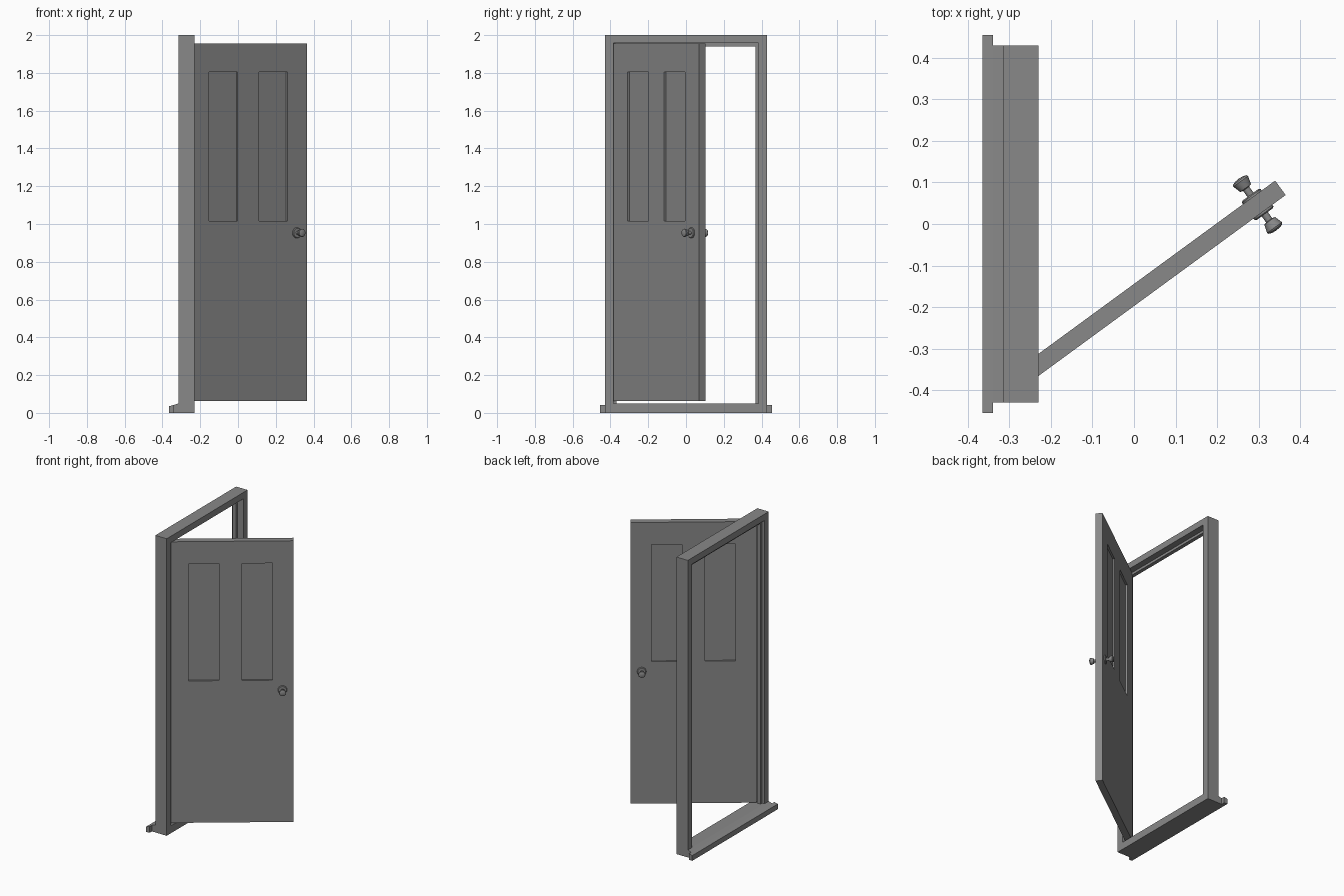
import bpy, bmesh, math
from mathutils import Matrix, Vector

cube = bpy.data.objects.get("Cube")
if cube:
    bpy.data.objects.remove(cube)

grey = bpy.data.materials.new("plain_grey")
grey.use_nodes = True
COLOUR = (0.25, 0.25, 0.25, 1)
grey.diffuse_color = COLOUR
grey.node_tree.nodes["Principled BSDF"].inputs["Base Color"].default_value = COLOUR


def finish(name, bm):
    bmesh.ops.recalc_face_normals(bm, faces=bm.faces)
    mesh = bpy.data.meshes.new(name)
    bm.to_mesh(mesh)
    bm.free()
    mesh.materials.append(grey)
    obj = bpy.data.objects.new(name, mesh)
    bpy.context.collection.objects.link(obj)
    return obj


def prism(name, points, direction):
    """Extrude a closed planar outline along a direction."""
    bm = bmesh.new()
    face = bm.faces.new([bm.verts.new(p) for p in points])
    out = bmesh.ops.extrude_face_region(bm, geom=[face], use_keep_orig=True)
    bmesh.ops.translate(bm, vec=direction,
                        verts=[v for v in out["geom"] if isinstance(v, bmesh.types.BMVert)])
    return finish(name, bm)


def box(name, low, high):
    (x0, y0, z0), (x1, y1, z1) = low, high
    return prism(name, [(x0, y0, z0), (x1, y0, z0), (x1, y0, z1), (x0, y0, z1)], (0, y1 - y0, 0))


def arch(name, outer, top, inner, under, x0, x1, z0=0):
    """Two uprights and a head in one piece."""
    half = [(outer, z0), (outer, top), (-outer, top), (-outer, z0),
            (-inner, z0), (-inner, under), (inner, under), (inner, z0)]
    return prism(name, [(x0, y, z) for y, z in half], (x1 - x0, 0, 0))


# Frame and door stop
BACK, FRONT = -0.315, -0.23
OPENING, SILL = 0.385, 0.05
arch("door_frame", 0.43, 2.0, OPENING, 1.957, BACK, FRONT)
arch("door_stop", OPENING, 1.957, 0.367, 1.94, -0.298, -0.273, SILL)

# Sill with a sloped apron and a longer nose
box("sill", (BACK, -OPENING, 0), (FRONT, OPENING, SILL))
for name, x0, x1, z0, z1, half in [("sill_apron", -0.34, BACK, 0.042, SILL, 0.43),
                                   ("sill_nose", -0.365, -0.34, 0.035, 0.042, 0.455)]:
    prism(name, [(x0, -half, 0), (x1, -half, 0), (x1, -half, z1), (x0, -half, z0)],
          (0, 2 * half, 0))

# Open door leaf, built along its own x axis from the hinge corner
WIDTH, THICK = 0.77, 0.043
swing = Matrix.Translation((-0.256, -0.385, 0)) @ Matrix.Rotation(math.radians(36.2), 4, "Z")
door = box("door_leaf", (0, 0, 0.062), (WIDTH, THICK, 1.955))

# Two recessed panels on both faces
DEPTH = 0.012
for left in (0.128, 0.455):
    for y in (-0.1, THICK - DEPTH):
        cutter = box("panel_cutter", (left, y, 1.017), (left + 0.187, y + 0.1 + DEPTH, 1.805))
        cutter.hide_render = True
        cut = door.modifiers.new("panel", "BOOLEAN")
        cut.operation, cut.solver, cut.object = "DIFFERENCE", "EXACT", cutter
        bpy.context.view_layer.objects.active = door
        bpy.ops.object.modifier_apply(modifier=cut.name)
        bpy.data.objects.remove(cutter)
door.matrix_world = swing

# Knobs with round backplates: (radius, distance from the leaf's middle)
KNOB = [(0, 0.01), (0.028, 0.01), (0.028, 0.026), (0.024, 0.029), (0.009, 0.029),
        (0.009, 0.047), (0.016, 0.049), (0.022, 0.069), (0.02, 0.073), (0.012, 0.076), (0, 0.077)]
for name, side in [("front_knob", -1), ("back_knob", 1)]:
    bm = bmesh.new()
    verts = [bm.verts.new((r, d * side, 0)) for r, d in KNOB]
    edges = [bm.edges.new(pair) for pair in zip(verts, verts[1:])]
    bmesh.ops.spin(bm, geom=verts + edges, axis=(0, 1, 0), cent=(0, 0, 0),
                   angle=math.tau, steps=24)
    bmesh.ops.remove_doubles(bm, verts=bm.verts, dist=0.0001)
    knob = finish(name, bm)
    knob.matrix_world = swing @ Matrix.Translation((0.702, THICK / 2, 0.953))
    bpy.ops.object.select_all(action="DESELECT")
    knob.select_set(True)
    bpy.context.view_layer.objects.active = knob
    bpy.ops.object.shade_smooth_by_angle(angle=math.radians(35))
